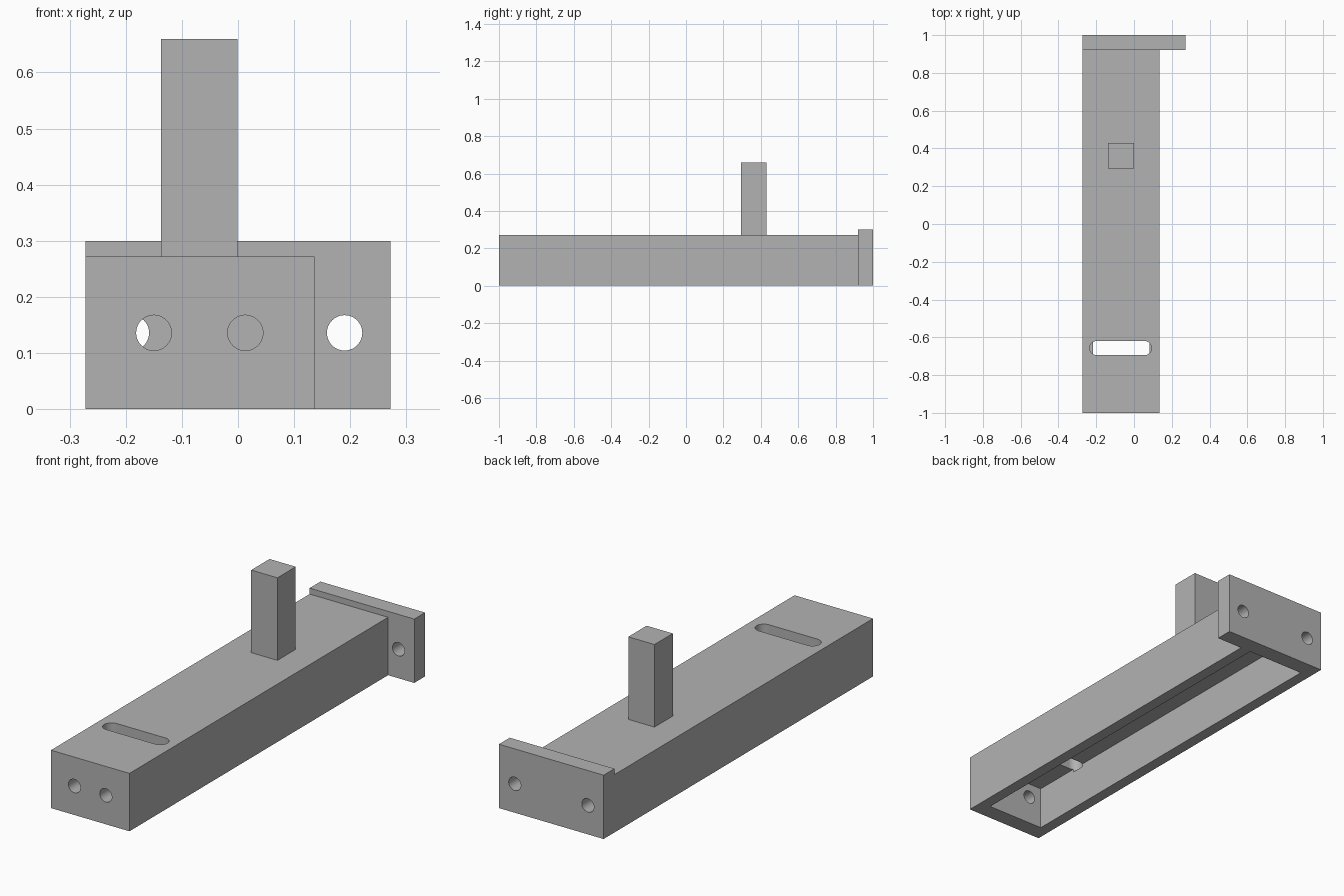
import bpy, math

if "Cube" in bpy.data.objects:
    bpy.data.objects.remove(bpy.data.objects["Cube"])

grey = bpy.data.materials.new("plain grey")
grey.diffuse_color = (0.45, 0.45, 0.45, 1)
grey.use_nodes = True
grey.node_tree.nodes["Principled BSDF"].inputs["Base Color"].default_value = grey.diffuse_color


def box(name, lo, hi):
    """Axis-aligned box between two corners."""
    bpy.ops.mesh.primitive_cube_add(size=1, location=[(a + b) / 2 for a, b in zip(lo, hi)])
    ob = bpy.context.object
    ob.name = name
    ob.scale = [b - a for a, b in zip(lo, hi)]
    bpy.ops.object.transform_apply(location=True, scale=True)
    ob.data.materials.append(grey)
    return ob


def pin(x, y, z, radius, depth, along_y):
    """Round cutter, pointing along y or z."""
    bpy.ops.mesh.primitive_cylinder_add(
        vertices=48, radius=radius, depth=depth, location=(x, y, z),
        rotation=(math.pi / 2 if along_y else 0, 0, 0))
    ob = bpy.context.object
    ob.name = "cutter"
    ob.hide_render = True
    ob.data.materials.append(grey)
    return ob


def cut(target, cutter):
    cutter.hide_render = True
    mod = target.modifiers.new("cut", 'BOOLEAN')
    mod.operation = 'DIFFERENCE'
    mod.solver = 'EXACT'
    mod.object = cutter
    bpy.ops.object.select_all(action='DESELECT')
    bpy.context.view_layer.objects.active = target
    target.select_set(True)
    bpy.ops.object.modifier_apply(modifier=mod.name)
    bpy.data.objects.remove(cutter, do_unlink=True)


X0, X1, YP, HOLE_Z, HOLE_R = -0.272, 0.136, 0.92, 0.136, 0.0315

# Channel body, hollow underneath and open towards the end plate
body = box("channel_body", (X0, -1, 0), (X1, YP, 0.272))
cut(body, box("cavity_cutter", (X0 + 0.054, -0.92, -0.1), (X1 - 0.054, YP + 0.1, 0.204)))

# Two holes in the front wall
for x in (-0.15, 0.013):
    cut(body, pin(x, -0.96, HOLE_Z, HOLE_R, 0.14, True))

# Rounded slot in the top
SY, SR, SA, SB, SZ = -0.657, 0.0375, -0.235, 0.093, 0.19
cut(body, box("slot_cutter", (SA + SR, SY - SR, SZ), (SB - SR, SY + SR, 0.35)))
for x in (SA + SR, SB - SR):
    cut(body, pin(x, SY, (SZ + 0.35) / 2, SR, 0.35 - SZ, False))

# End plate with two holes
plate = box("end_plate", (X0, YP, 0), (-X0, 1, 0.3))
for x in (-0.19, 0.19):
    cut(plate, pin(x, 0.96, HOLE_Z, HOLE_R, 0.2, True))

# Upright post
post = box("upright_post", (-0.137, 0.294, 0.272), (-0.001, 0.43, 0.66))

for ob in (body, plate):
    bpy.ops.object.select_all(action='DESELECT')
    bpy.context.view_layer.objects.active = ob
    ob.select_set(True)
    bpy.ops.object.shade_smooth_by_angle(angle=math.radians(30))
